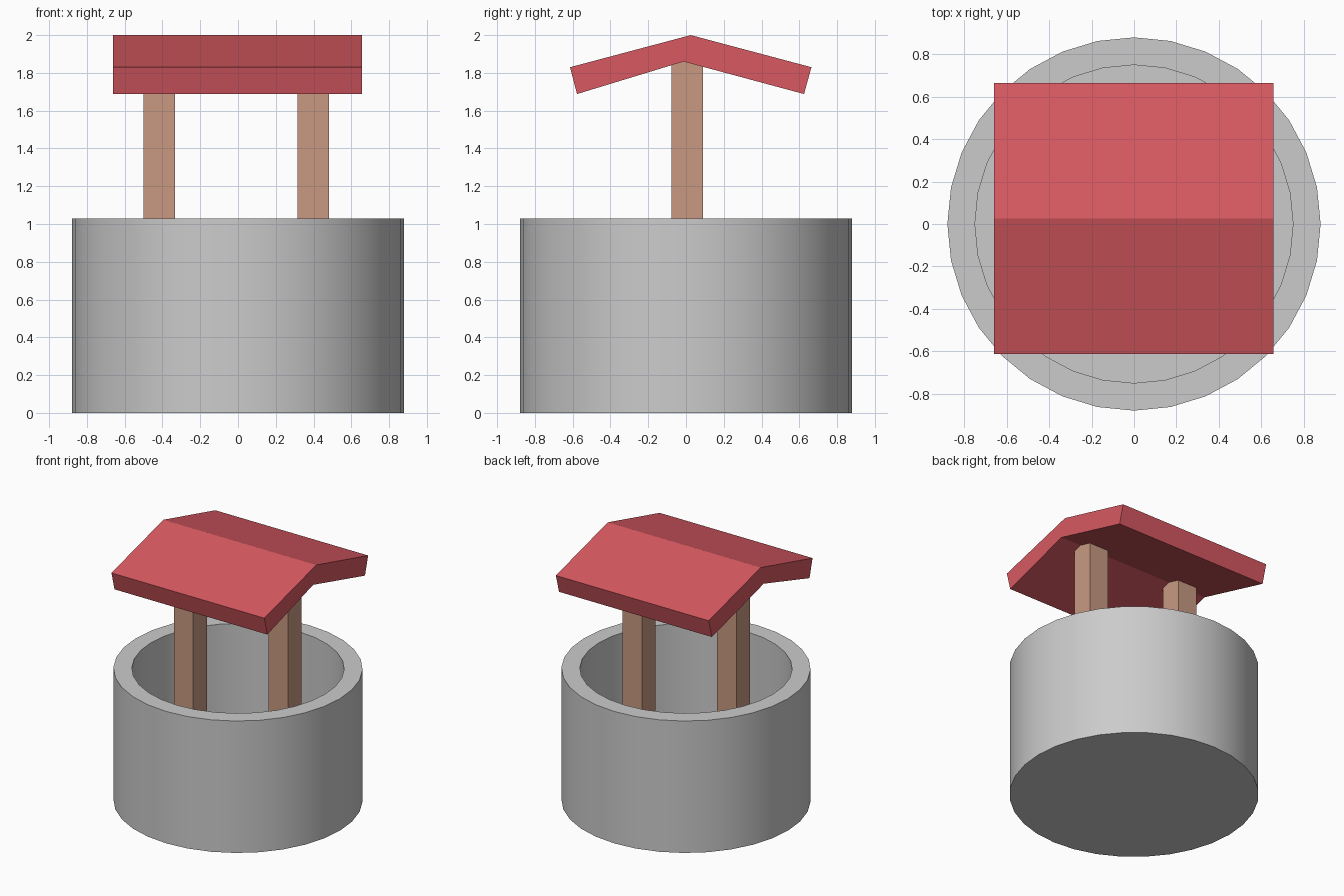
import bpy, bmesh, math

if "Cube" in bpy.data.objects:
    bpy.data.objects.remove(bpy.data.objects["Cube"])

SEGMENTS = 32


def material(name, color):
    mat = bpy.data.materials.new(name)
    mat.diffuse_color = color
    mat.use_nodes = True
    mat.node_tree.nodes["Principled BSDF"].inputs["Base Color"].default_value = mat.diffuse_color
    return mat


def add_object(name, bm, mat=None):
    bmesh.ops.recalc_face_normals(bm, faces=bm.faces)
    mesh = bpy.data.meshes.new(name)
    bm.to_mesh(mesh)
    bm.free()
    obj = bpy.data.objects.new(name, mesh)
    bpy.context.collection.objects.link(obj)
    if mat:
        mesh.materials.append(mat)
    return obj


wood = material("wood", (0.58, 0.32, 0.22, 1))
red = material("red_roof", (0.68, 0.1, 0.12, 1))

# Stone wall: cup profile lathed around z, closed bottom and inner floor
bm = bmesh.new()
rings = []
for r, z in [(0.88, 0), (0.88, 1.028), (0.75, 1.028), (0.75, 0.13)]:
    rings.append([bm.verts.new((r * math.cos(2 * math.pi * i / SEGMENTS),
                                r * math.sin(2 * math.pi * i / SEGMENTS), z))
                  for i in range(SEGMENTS)])
for a, b in zip(rings, rings[1:]):
    for i in range(SEGMENTS):
        j = (i + 1) % SEGMENTS
        bm.faces.new((a[i], a[j], b[j], b[i]))
bm.faces.new(rings[0])
bm.faces.new(rings[-1])
wall = add_object("well_wall", bm)
bpy.context.view_layer.objects.active = wall
wall.select_set(True)
bpy.ops.object.shade_smooth_by_angle(angle=math.radians(30))

# Two square posts standing on the well floor and running into the roof
for name, x in (("left_post", -0.416), ("right_post", 0.399)):
    bm = bmesh.new()
    bmesh.ops.create_cube(bm, size=1)
    bottom, top = 0.13, 1.9
    bmesh.ops.scale(bm, vec=(0.167, 0.167, top - bottom), verts=bm.verts)
    bmesh.ops.translate(bm, vec=(x, 0.007, (top + bottom) / 2), verts=bm.verts)
    add_object(name, bm, wood)

# Pitched roof: chevron profile extruded along x
profile = [(-0.614, 1.83), (-0.577, 1.688), (-0.013, 1.86),
           (0.625, 1.688), (0.664, 1.83), (0.025, 2.0)]
bm = bmesh.new()
left = [bm.verts.new((-0.661, y, z)) for y, z in profile]
right = [bm.verts.new((0.657, y, z)) for y, z in profile]
for i in range(6):
    j = (i + 1) % 6
    bm.faces.new((left[i], left[j], right[j], right[i]))
# Each end is split at the ridge into two quads
for end in (left, right):
    bm.faces.new((end[0], end[1], end[2], end[5]))
    bm.faces.new((end[5], end[2], end[3], end[4]))
add_object("roof", bm, red)
